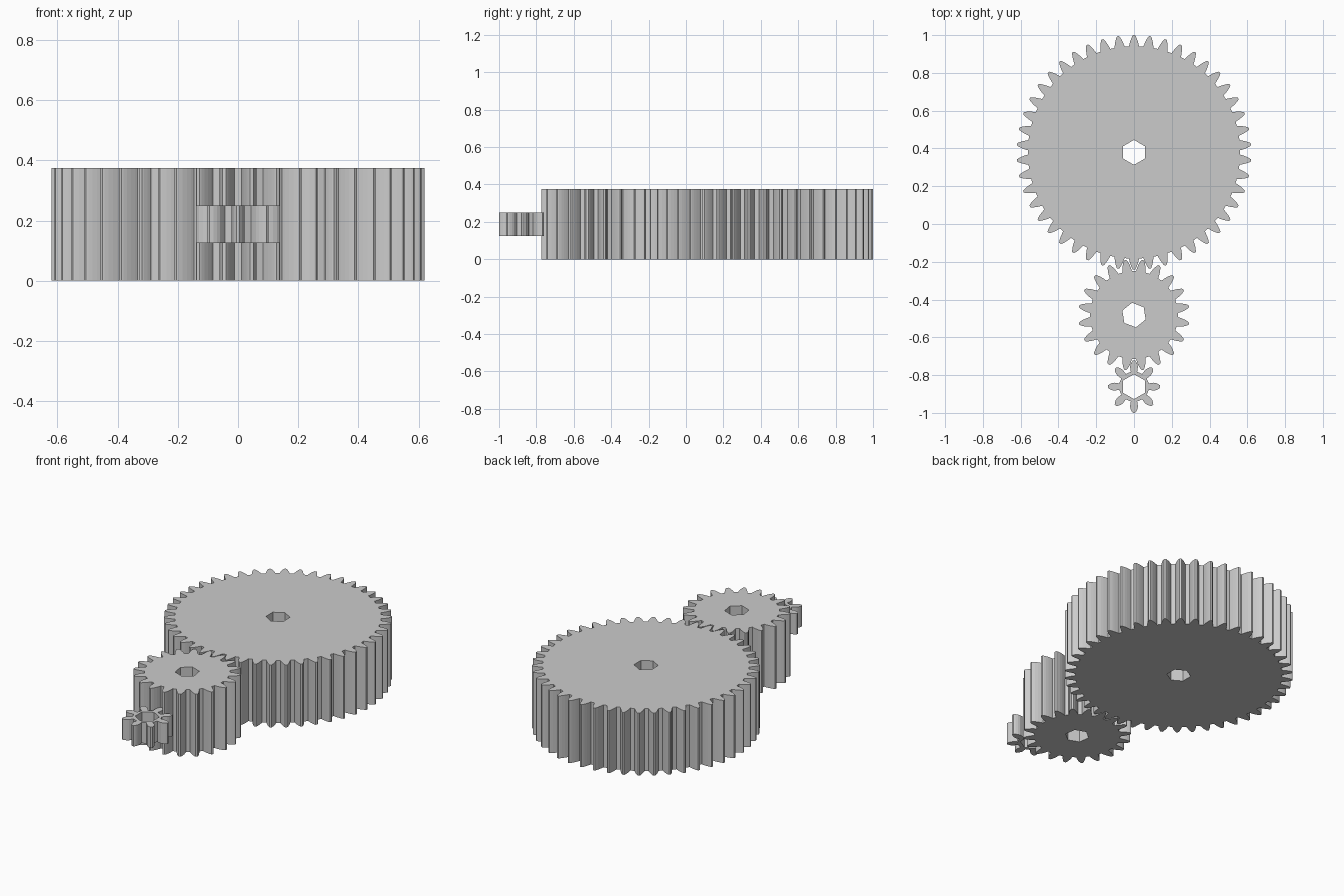
import bpy
import bmesh
from math import cos, sin, pi, radians

if "Cube" in bpy.data.objects:
    bpy.data.objects.remove(bpy.data.objects["Cube"], do_unlink=True)

grey = bpy.data.materials.new("light_grey")
grey.use_nodes = True
colour = (0.6, 0.6, 0.6, 1)
grey.diffuse_color = colour
grey.node_tree.nodes["Principled BSDF"].inputs["Base Color"].default_value = colour

# Half tooth flank: (height fraction, half width as fraction of the pitch)
FLANK = [(0, 0.35), (0.2, 0.31), (0.45, 0.25), (0.7, 0.18), (0.9, 0.11), (1, 0.06)]
PINION_FLANK = [(0, 0.27), (0.25, 0.26), (0.45, 0.25), (0.65, 0.2), (0.85, 0.13), (1, 0.05)]


def gear_outline(teeth, root, tip, turn, flank):
    """Closed outline with the first tooth pointing to +y, plus a turn."""
    pitch = 2 * pi / teeth
    tooth = [(h, -w) for h, w in flank] + [(h, w) for h, w in reversed(flank)]
    points = []
    for i in range(teeth):
        for h, w in tooth:
            a = pi / 2 + turn + (i + w) * pitch
            r = root + (tip - root) * h
            points.append((r * cos(a), r * sin(a)))
    return points


def hexagon(radius, turn):
    angles = [pi / 2 + turn + i * pi / 3 for i in range(6)]
    return [(radius * cos(a), radius * sin(a)) for a in angles]


def make_gear(name, y, teeth, root, tip, low, high, turn=0, flank=FLANK):
    bm = bmesh.new()
    caps = {low: [], high: []}
    for loop in (gear_outline(teeth, root, tip, turn, flank), hexagon(0.066, turn)):
        rings = {z: [bm.verts.new((px, py, z)) for px, py in loop] for z in caps}
        n = len(loop)
        for z, ring in rings.items():
            caps[z] += [bm.edges.new((ring[i], ring[(i + 1) % n])) for i in range(n)]
        # Side walls of the teeth and of the bore
        a, b = rings[low], rings[high]
        for i in range(n):
            j = (i + 1) % n
            bm.faces.new((a[i], a[j], b[j], b[i]))
    # Flat end faces around the bore
    for edges in caps.values():
        bmesh.ops.triangle_fill(bm, edges=edges, use_beauty=True, use_dissolve=False)
    bmesh.ops.recalc_face_normals(bm, faces=bm.faces[:])
    mesh = bpy.data.meshes.new(name)
    bm.to_mesh(mesh)
    bm.free()
    mesh.materials.append(grey)
    gear = bpy.data.objects.new(name, mesh)
    gear.location.y = y
    bpy.context.collection.objects.link(gear)
    return gear


# Three meshing spur gears in a row
make_gear("large_gear", 0.379, 46, 0.562, 0.621, 0, 0.375)
make_gear("middle_gear", -0.482, 20, 0.233, 0.294, 0, 0.375, turn=radians(9))
make_gear("small_gear", -0.861, 8, 0.08, 0.139, 0.125, 0.25, flank=PINION_FLANK)
